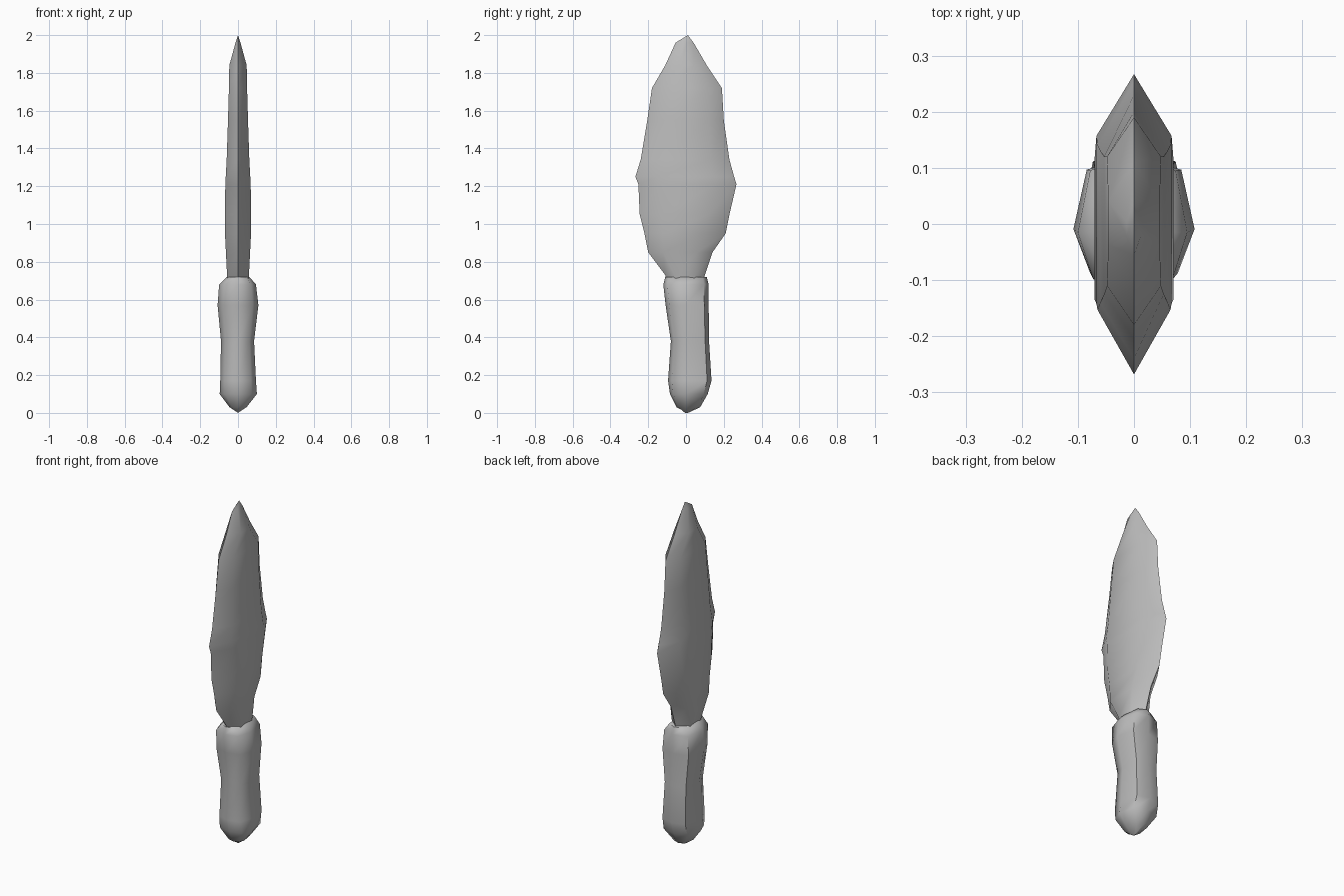
import bpy, bmesh, math

cube = bpy.data.objects.get("Cube")
if cube:
    bpy.data.objects.remove(cube, do_unlink=True)

grey = bpy.data.materials.new("stone_grey")
grey.use_nodes = True
GREY = (0.5, 0.5, 0.5, 1)
grey.diffuse_color = GREY
grey.node_tree.nodes["Principled BSDF"].inputs["Base Color"].default_value = GREY


def loft(name, rings, angle):
    """Skin a stack of point rings, closing both ends."""
    bm = bmesh.new()
    loops = [[bm.verts.new(p) for p in ring] for ring in rings]
    for low, high in zip(loops, loops[1:]):
        n = len(low)
        for i in range(n):
            j = (i + 1) % n
            bm.faces.new((low[i], low[j], high[j], high[i]))
    bm.faces.new(loops[0][::-1])
    bm.faces.new(loops[-1])
    bmesh.ops.remove_doubles(bm, verts=bm.verts, dist=0.0005)
    bmesh.ops.recalc_face_normals(bm, faces=bm.faces)
    mesh = bpy.data.meshes.new(name)
    bm.to_mesh(mesh)
    bm.free()
    mesh.materials.append(grey)
    obj = bpy.data.objects.new(name, mesh)
    bpy.context.collection.objects.link(obj)
    bpy.ops.object.select_all(action="DESELECT")
    obj.select_set(True)
    bpy.context.view_layer.objects.active = obj
    bpy.ops.object.shade_smooth_by_angle(angle=math.radians(angle))


def blade_ring(z, front, back, half, bevel):
    """Flat-sided section with a sharp edge at the front and back."""
    f, b = front + bevel, back - bevel
    return [(0, front, z), (half, f, z), (half, b, z),
            (0, back, z), (-half, b, z), (-half, f, z)]


def handle_ring(z, front, back, left, right):
    """Rounded grip section, slightly wider toward the back."""
    mid = (front + back) / 2 - 0.015
    return [(0, front, z), (left * 0.72, front * 0.8 + mid * 0.2, z),
            (left, mid, z), (left * 0.78, back * 0.82 + mid * 0.18, z),
            (0, back, z), (-right * 0.78, back * 0.82 + mid * 0.18, z),
            (-right, mid, z), (-right * 0.72, front * 0.8 + mid * 0.2, z)]


# Leaf-shaped blade: height, front edge, back edge, half thickness, bevel
blade = [
    (0.66, -0.09, 0.08, 0.055, 0.05),
    (0.73, -0.11, 0.10, 0.058, 0.05),
    (0.85, -0.20, 0.14, 0.064, 0.08),
    (0.95, -0.22, 0.21, 0.069, 0.10),
    (1.05, -0.245, 0.23, 0.070, 0.11),
    (1.21, -0.252, 0.267, 0.067, 0.11),
    (1.25, -0.268, 0.255, 0.065, 0.115),
    (1.34, -0.24, 0.23, 0.060, 0.10),
    (1.55, -0.205, 0.20, 0.053, 0.08),
    (1.72, -0.18, 0.19, 0.048, 0.07),
    (1.84, -0.11, 0.11, 0.046, 0.07),
    (1.96, -0.055, 0.04, 0.013, 0.035),
    (2.00, 0.01, 0.01, 0, 0),
]
loft("blade", [blade_ring(*r) for r in blade], 50)

# Grip with rounded pommel: height, front, back, left and right half widths
handle = [
    (0.00, 0.01, 0.01, 0, 0),
    (0.03, -0.05, 0.075, 0.045, 0.045),
    (0.10, -0.085, 0.115, 0.10, 0.097),
    (0.17, -0.095, 0.135, 0.095, 0.094),
    (0.38, -0.08, 0.122, 0.085, 0.09),
    (0.57, -0.108, 0.12, 0.108, 0.108),
    (0.68, -0.12, 0.12, 0.095, 0.10),
    (0.72, -0.11, 0.11, 0.06, 0.06),
]
loft("handle", [handle_ring(*r) for r in handle], 60)
